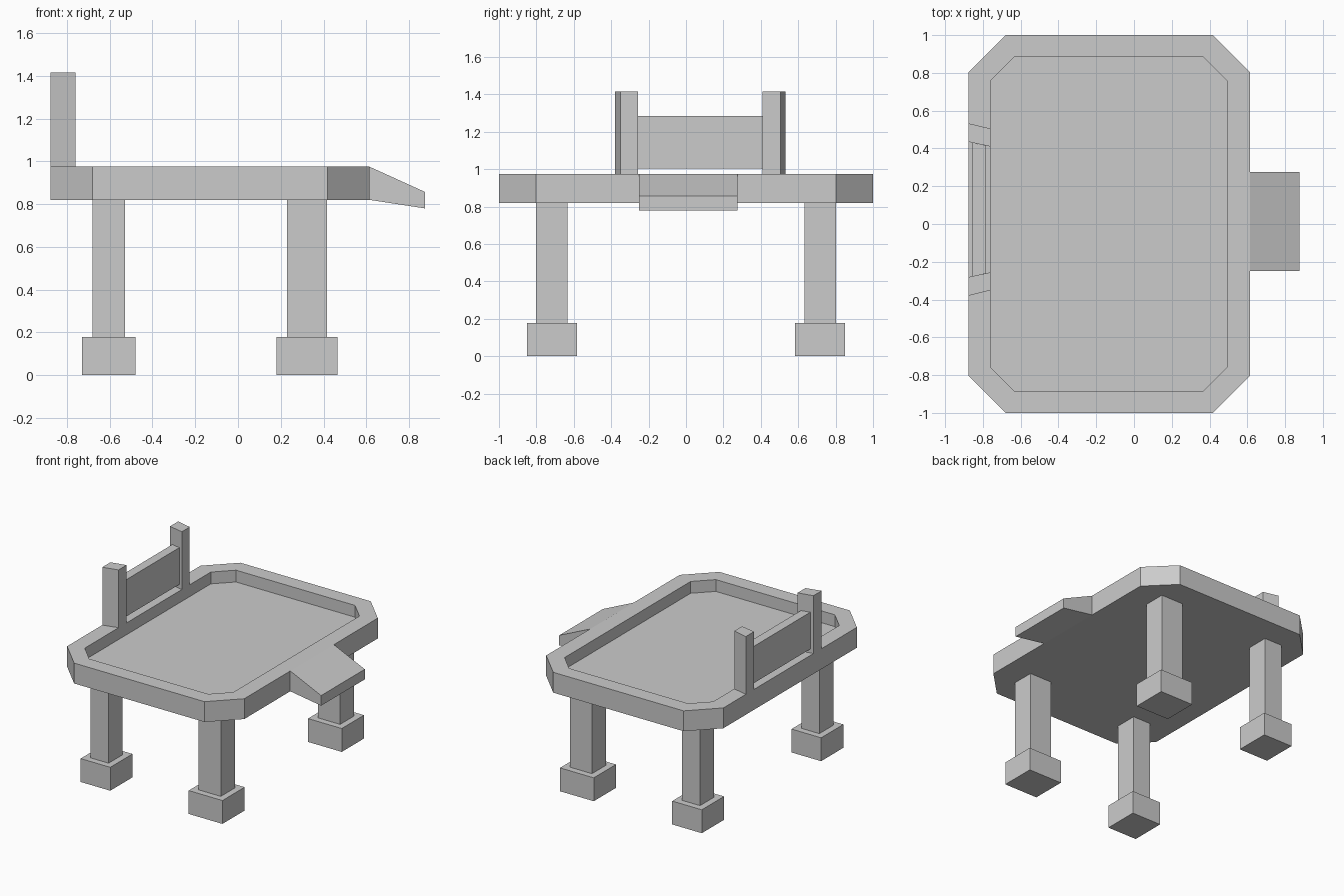
import bpy, bmesh

if "Cube" in bpy.data.objects:
    bpy.data.objects.remove(bpy.data.objects["Cube"])


def loft(name, rings):
    """Skin a stack of equal-length point rings and cap both ends."""
    bm = bmesh.new()
    loops = [[bm.verts.new(p) for p in ring] for ring in rings]
    for a, b in zip(loops, loops[1:]):
        for i in range(len(a)):
            j = (i + 1) % len(a)
            bm.faces.new((a[i], a[j], b[j], b[i]))
    bm.faces.new(loops[0][::-1])
    bm.faces.new(loops[-1])
    bmesh.ops.recalc_face_normals(bm, faces=bm.faces)
    mesh = bpy.data.meshes.new(name)
    bm.to_mesh(mesh)
    bm.free()
    obj = bpy.data.objects.new(name, mesh)
    bpy.context.collection.objects.link(obj)
    return obj


def prism(name, outline, z0, z1):
    return loft(name, [[(x, y, z) for x, y in outline] for z in (z0, z1)])


def box(name, x0, x1, y0, y1, z0, z1):
    return prism(name, [(x0, y0), (x1, y0), (x1, y1), (x0, y1)], z0, z1)


def octagon(x0, x1, y, c, z):
    """Rectangle with corners cut off by c."""
    return [(x, v, z) for x, v in (
        (x0 + c, -y), (x1 - c, -y), (x1, c - y), (x1, y - c),
        (x1 - c, y), (x0 + c, y), (x0, y - c), (x0, c - y))]


# Tray-shaped top with raised rim
outer = (-0.877, 0.615, 1.0, 0.197)
inner = (-0.76, 0.492, 0.883, 0.125)
loft("tray_top", [octagon(*outer, 0.82), octagon(*outer, 0.975),
                  octagon(*inner, 0.975), octagon(*inner, 0.885)])

# Sloping tongue on the right side
tongue = [(0.615, 0.82), (0.875, 0.78), (0.875, 0.857), (0.615, 0.975)]
loft("tongue", [[(x, y, z) for x, z in tongue] for y in (-0.25, 0.275)])

# Legs and block feet, mirrored front to back
for side, x0, x1 in (("left", -0.68, -0.528), ("right", 0.23, 0.417)):
    for end, s in (("front", -1), ("back", 1)):
        ya, yb = sorted((s * 0.633, s * 0.802))
        box(f"{end}_{side}_leg", x0, x1, ya, yb, 0.178, 0.82)
        box(f"{end}_{side}_foot", x0 - 0.049, x1 + 0.048,
            ya - 0.049, yb + 0.049, 0, 0.178)

# Slightly splayed headboard posts and the panel between them
mid = 0.077
for end, s in (("front", -1), ("back", 1)):
    post = [(-0.877, mid + s * 0.358), (-0.76, mid + s * 0.333),
            (-0.76, mid + s * 0.428), (-0.877, mid + s * 0.457)]
    prism(f"{end}_post", [(x, min(y, 0.533)) for x, y in post], 0.975, 1.415)
prism("back_panel", [(-0.854, mid - 0.353), (-0.785, mid - 0.338),
                     (-0.785, mid + 0.338), (-0.854, mid + 0.353)],
      1.005, 1.285)
